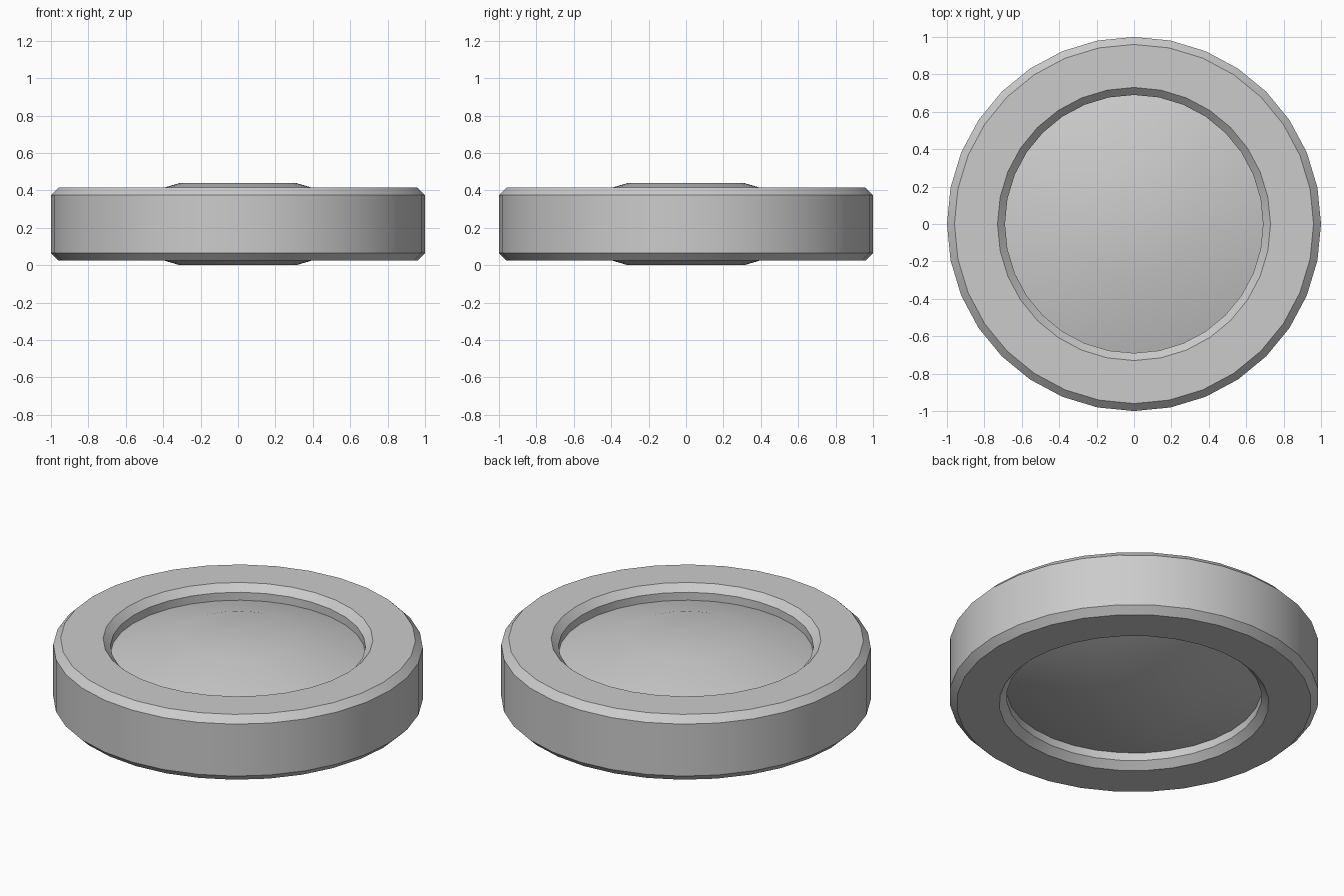
import bpy
import bmesh
from math import tau, radians
from mathutils import Matrix, Vector

cube = bpy.data.objects.get("Cube")
if cube:
    bpy.data.objects.remove(cube, do_unlink=True)

SEGMENTS = 32
MID = 0.22          # height of the symmetry plane

grey = bpy.data.materials.new("light grey")
grey.use_nodes = True
colour = (0.6, 0.6, 0.6, 1)
grey.diffuse_color = colour
bsdf = next(n for n in grey.node_tree.nodes if n.type == 'BSDF_PRINCIPLED')
bsdf.inputs["Base Color"].default_value = colour


def lathe(name, profile, closed):
    """Spin a (radius, height) profile about z and shade it smooth by angle."""
    bm = bmesh.new()
    verts = [bm.verts.new((r, 0, z)) for r, z in profile]
    pairs = list(zip(verts, verts[1:]))
    if closed:
        pairs.append((verts[-1], verts[0]))
    edges = [bm.edges.new(p) for p in pairs]
    bmesh.ops.spin(bm, geom=verts + edges, cent=(0, 0, 0), axis=(0, 0, 1),
                   angle=tau, steps=SEGMENTS, use_merge=False)
    bmesh.ops.remove_doubles(bm, verts=bm.verts, dist=0.0005)
    bmesh.ops.recalc_face_normals(bm, faces=bm.faces)
    mesh = bpy.data.meshes.new(name)
    bm.to_mesh(mesh)
    bm.free()
    obj = bpy.data.objects.new(name, mesh)
    bpy.context.collection.objects.link(obj)
    obj.location.z = MID
    mesh.materials.append(grey)
    bpy.ops.object.select_all(action='DESELECT')
    obj.select_set(True)
    bpy.context.view_layer.objects.active = obj
    bpy.ops.object.shade_smooth_by_angle(angle=radians(30))
    return obj


def mirrored(half):
    """Continue a top-half profile with its reflection below the plane."""
    return half + [(r, -z) for r, z in reversed(half)]


# Outer ring with chamfered rims
lathe("outer_ring", mirrored([(0.69, 0.155), (0.73, 0.195),
                              (0.96, 0.195), (1.0, 0.155)]), True)

# Flat-topped lens, bulging on both sides
lathe("lens", mirrored([(0, 0.22), (0.31, 0.22), (0.75, 0.09)]), False)
